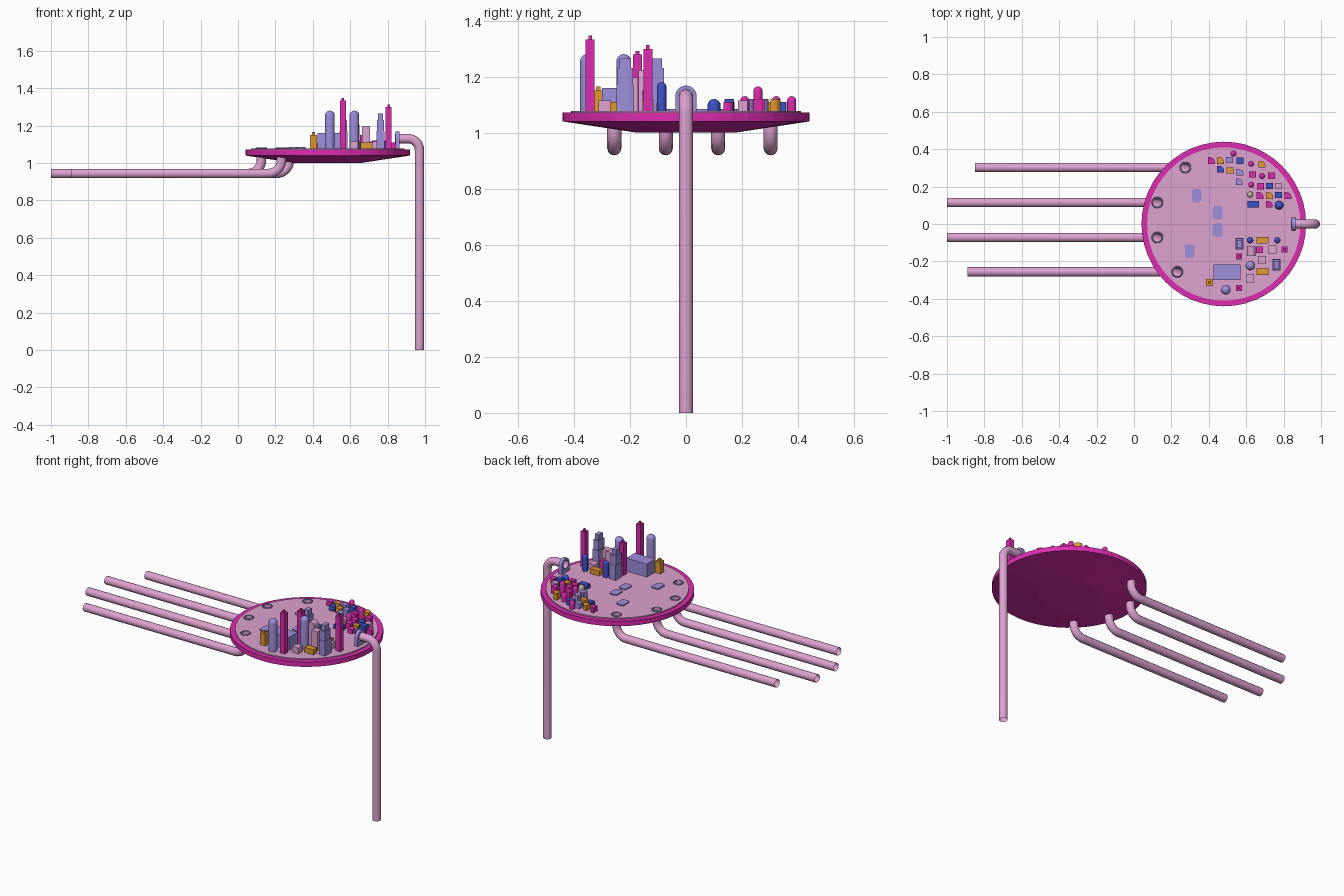
import bpy, bmesh
from math import sin, cos, pi, radians

if "Cube" in bpy.data.objects:
    bpy.data.objects.remove(bpy.data.objects["Cube"])

def material(name, rgb):
    m = bpy.data.materials.new(name)
    m.diffuse_color = [((c / 255 + .055) / 1.055) ** 2.4 for c in rgb] + [1]
    m.use_nodes = True
    m.node_tree.nodes["Principled BSDF"].inputs["Base Color"].default_value = m.diffuse_color
    return m

M = {'m': material('magenta', (222, 44, 176)), 'p': material('pink', (221, 162, 208)),
     'l': material('lavender', (158, 142, 220)), 'b': material('blue', (62, 82, 200)),
     'g': material('gold', (226, 152, 50)), 'w': material('beige', (200, 185, 165))}
TOP = 1.078
count = 0

def finish(name, bm, mat, smooth=False):
    me = bpy.data.meshes.new(name)
    bmesh.ops.recalc_face_normals(bm, faces=bm.faces)
    bm.to_mesh(me)
    bm.free()
    ob = bpy.data.objects.new(name, me)
    bpy.context.collection.objects.link(ob)
    me.materials.append(M[mat])
    if smooth:
        shade(ob)
    return ob

def select(ob):
    bpy.ops.object.select_all(action='DESELECT')
    ob.select_set(True)
    bpy.context.view_layer.objects.active = ob

def shade(ob):
    select(ob)
    bpy.ops.object.shade_smooth_by_angle(angle=radians(35))

def lathe(name, prof, x, y, mat, seg=20, smooth=True):
    """Closed solid of revolution; profile of (r, z), bottom to top."""
    bm = bmesh.new()
    rings = [[bm.verts.new((x + r * cos(2 * pi * i / seg), y + r * sin(2 * pi * i / seg), z))
              for i in range(seg)] for r, z in prof]
    for a, b in zip(rings, rings[1:]):
        for i in range(seg):
            j = (i + 1) % seg
            bm.faces.new((a[i], a[j], b[j], b[i]))
    bm.faces.new(rings[0][::-1])
    bm.faces.new(rings[-1])
    return finish(name, bm, mat, smooth)

def prism(name, pts, parts, mat):
    """Stacked extrusions of an outline: pts around centre, parts = (cx, cy, scale, z0, z1)."""
    bm = bmesh.new()
    for cx, cy, s, z0, z1 in parts:
        lo, hi = [[bm.verts.new((cx + px * s, cy + py * s, z)) for px, py in pts] for z in (z0, z1)]
        n = len(pts)
        for i in range(n):
            bm.faces.new((lo[i], lo[(i + 1) % n], hi[(i + 1) % n], hi[i]))
        bm.faces.new(lo[::-1])
        bm.faces.new(hi)
    return finish(name, bm, mat)

def rect(w, d):
    return [(-w / 2, -d / 2), (w / 2, -d / 2), (w / 2, d / 2), (-w / 2, d / 2)]

def box(name, x, y, w, d, z, mat):
    return prism(name, rect(w, d), [(x, y, 1, TOP, z)], mat)

def dome(name, x, y, r, z, mat):
    return lathe(name, [(r, TOP)] + [(max(r * cos(t * pi / 12), .001), z - r + r * sin(t * pi / 12))
                                     for t in range(7)], x, y, mat)

def spire(name, x, y, w, z, mat):
    return prism(name, rect(w, w), [(x, y, 1, TOP, z - .014), (x, y, .4, z - .014, z)], mat)

def tiers(name, x, y, w, d, z):
    h = z - TOP
    return prism(name, rect(w, d), [(x, y, 1, TOP, TOP + h * .5), (x, y, .9, TOP + h * .5, TOP + h * .82),
                                    (x, y, .65, TOP + h * .82, z)], 'l')

def quarter(name, x, y, w, z, mat):
    h = w / 2
    pts = [(-h, -h), (h, -h)] + [(-.4 * h + 1.4 * h * cos(t * pi / 12), -.4 * h + 1.4 * h * sin(t * pi / 12))
                                 for t in range(7)] + [(-h, h)]
    return prism(name, pts, [(x, y, 1, TOP, z)], mat)

def to_mesh(name, cu, mat, loc=(0, 0, 0), rot=(0, 0, 0)):
    ob = bpy.data.objects.new(name, cu)
    bpy.context.collection.objects.link(ob)
    ob.location, ob.rotation_euler = loc, rot
    cu.materials.append(M[mat])
    select(ob)
    bpy.ops.object.convert(target='MESH')
    shade(bpy.context.object)

def spline(cu, pts, cyclic):
    s = cu.splines.new('POLY')
    s.points.add(len(pts) - 1)
    for p, c in zip(s.points, pts):
        p.co = (*c, 1)
    s.use_cyclic_u = cyclic

def tube(name, pts, r, mat='p'):
    cu = bpy.data.curves.new(name, 'CURVE')
    cu.dimensions = '3D'
    cu.bevel_depth, cu.bevel_resolution = r, 4
    spline(cu, pts, False)
    to_mesh(name, cu, mat)

def arch(name, hw, h, depth, loc, rot, mat, hole=0):
    cu = bpy.data.curves.new(name, 'CURVE')
    cu.dimensions, cu.fill_mode, cu.extrude = '2D', 'BOTH', depth / 2
    spline(cu, [(-hw, 0, 0), (hw, 0, 0)] + [(hw * cos(t * pi / 14), h - hw + hw * sin(t * pi / 14), 0)
                                            for t in range(15)], True)
    if hole:
        spline(cu, [(hole * cos(t * pi / 10), h - hw + hole * sin(t * pi / 10), 0) for t in range(20)], True)
    to_mesh(name, cu, mat, loc, rot)

# Saucer platform and raised pink deck
platform = lathe('platform', [(.175, 1.0), (.44, 1.04), (.44, 1.071), (.41, 1.071)], .48, 0, 'm', 48, False)
deck = lathe('deck', [(.41, 1.06), (.41, TOP)], .48, 0, 'p', 48, False)

# Horizontal pipes that bend up through the deck: (hole x, y, free end x)
R = .07
for i, (x, y, end) in enumerate([(.275, .302, -.85), (.125, .115, -1), (.125, -.072, -1), (.232, -.256, -.89)]):
    cutter = lathe('pipe_cutter', [(.0255, .95), (.0255, 1.2)], x, y, 'l')
    for ob in (platform, deck):
        mod = ob.modifiers.new('hole', 'BOOLEAN')
        mod.operation, mod.solver, mod.object = 'DIFFERENCE', 'EXACT', cutter
        select(ob)
        bpy.ops.object.modifier_apply(modifier=mod.name)
    bpy.data.objects.remove(cutter)
    bend = [(x - R + R * sin(t * pi / 16), y, .944 + R - R * cos(t * pi / 16)) for t in range(9)]
    tube(f'pipe_{i}', [(end, y, .944)] + bend + [(x, y, 1.08)], .025)
    bpy.ops.mesh.primitive_torus_add(major_radius=.027, minor_radius=.004, major_segments=24,
                                     minor_segments=6, location=(x, y, TOP + .002))
    bpy.context.object.name = f'pipe_collar_{i}'
    bpy.context.object.data.materials.append(M['l'])
    shade(bpy.context.object)

# Drain column with an arched gate at its inlet
R = .06
tube('drain_column', [(.84, 0, 1.13)] + [(.97 - R + R * sin(t * pi / 16), 0, 1.13 - R + R * cos(t * pi / 16))
                                         for t in range(9)] + [(.97, 0, 0)], .025)
arch('inlet_gate', .038, .09, .022, (.853, 0, TOP), (pi / 2, 0, pi / 2), 'l', .025)

# Landing pads
for i, (x, y) in enumerate([(.335, .152), (.447, .06), (.447, -.033), (.298, -.146)]):
    a, b, c = .026, .036, .01
    prism(f'pad_{i}', [(-a + c, -b), (a - c, -b), (a, -b + c), (a, b - c), (a - c, b), (-a + c, b),
                       (-a, b - c), (-a, -b + c)], [(x, y, 1, TOP, 1.085)], 'l')

# Tall district
box('hall', .497, -.258, .145, .085, 1.16, 'l')
for i, (x, y, w, z, m) in enumerate([(.404, -.313, .038, 1.165, 'g'), (.561, -.342, .032, 1.347, 'm'),
                                     (.805, -.136, .032, 1.313, 'm'), (.562, -.173, .032, 1.292, 'm')]):
    spire(f'spire_tower_{i}', x, y, w, z, m)
for i, (x, y, r, z, m) in enumerate([(.491, -.352, .026, 1.28, 'l'), (.622, -.222, .026, 1.28, 'l'),
                                     (.621, -.087, .017, 1.18, 'b'), (.766, -.087, .017, 1.18, 'b')]):
    dome(f'dome_tower_{i}', x, y, r, z, m)
tiers('tiered_tower_0', .762, -.217, .042, .062, 1.265)
tiers('tiered_tower_1', .565, -.106, .042, .062, 1.265)
for i, (x, y, w, d, z, m) in enumerate([
        (.619, -.29, .043, .043, 1.115, 'p'), (.687, -.254, .065, .036, 1.11, 'g'),
        (.684, -.192, .043, .043, 1.197, 'p'), (.74, -.136, .043, .043, 1.115, 'p'),
        (.671, -.138, .036, .036, 1.15, 'm'), (.687, -.087, .065, .036, 1.11, 'g')]):
    box(f'block_{i}', x, y, w, d, z, m)
arch('vaulted_house', .022, .145, .05, (.627, -.145, TOP), (pi / 2, 0, 0), 'p')

# Low district: (kind, x, y, colour, top)
houses = [('d', .532, .377, 'm', 1.13), ('q', .414, .339, 'm', 1.11), ('q', .463, .339, 'g', 1.11),
          ('s', .51, .342, 'l', 1.11), ('s', .567, .339, 'b', 1.11), ('d', .626, .322, 'm', 1.13),
          ('q', .684, .32, 'g', 1.12), ('q', .463, .293, 'b', 1.11), ('s', .513, .286, 'g', 1.11),
          ('q', .567, .276, 'l', 1.12), ('s', .634, .265, 'm', 1.12), ('d', .684, .257, 'm', 1.165),
          ('s', .735, .258, 'm', 1.12), ('q', .563, .226, 'l', 1.12), ('d', .627, .21, 'm', 1.13),
          ('s', .676, .202, 'm', 1.115), ('s', .724, .203, 'b', 1.115), ('s', .771, .203, 'p', 1.115),
          ('d', .621, .157, 'w', 1.12), ('q', .674, .153, 'm', 1.11), ('q', .724, .153, 'g', 1.11),
          ('s', .773, .155, 'b', 1.12), ('q', .823, .152, 'm', 1.11), ('q', .723, .105, 'm', 1.105)]
for i, (kind, x, y, m, z) in enumerate(houses):
    if kind == 'd':
        dome(f'round_house_{i}', x, y, .016, z, m)
    elif kind == 'q':
        quarter(f'corner_house_{i}', x, y, .036, z, m)
    else:
        box(f'square_house_{i}', x, y, .036, .034, z, m)
box('long_house', .638, .105, .06, .034, 1.105, 'b')
dome('round_hall', .776, .1, .023, 1.12, 'b')
